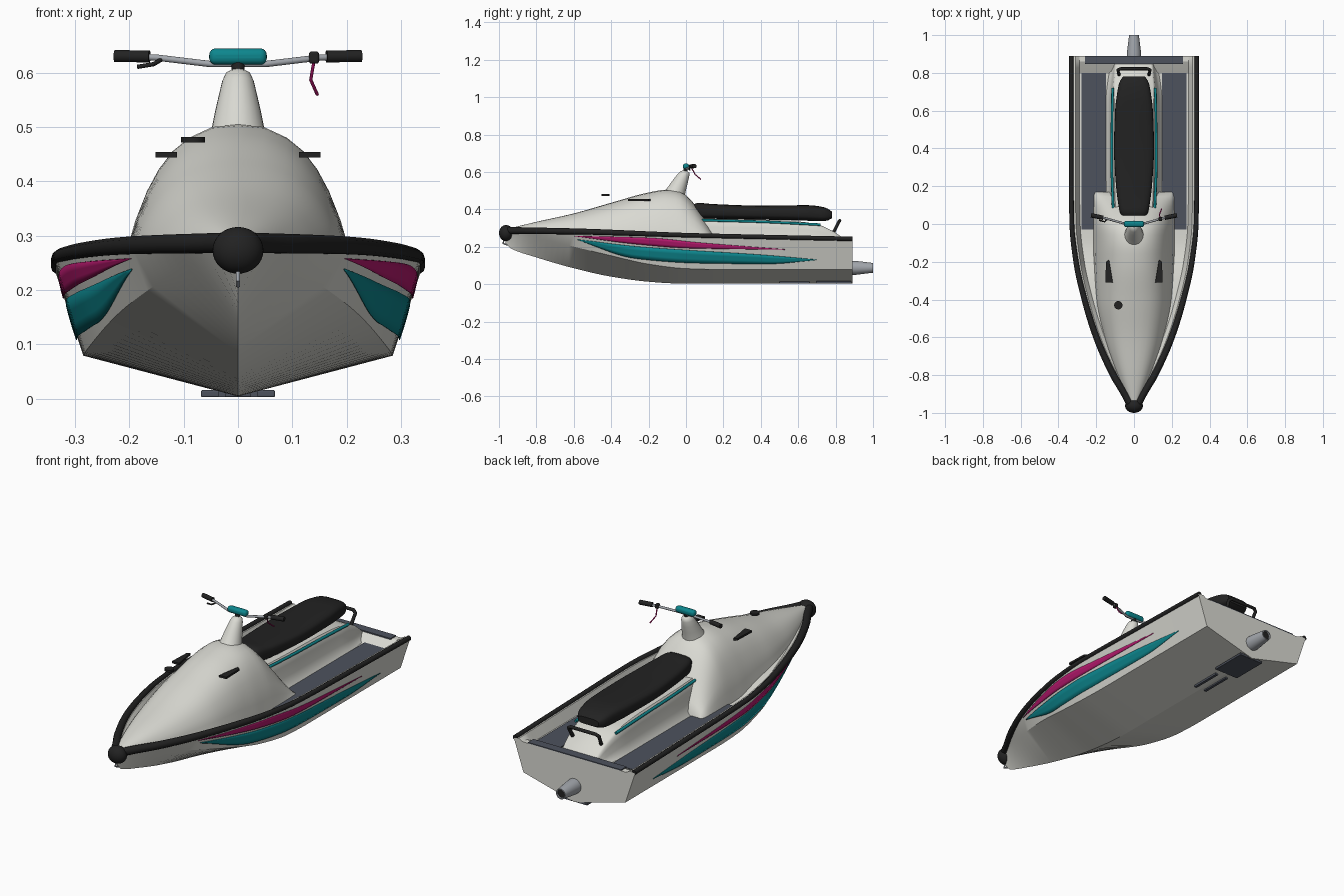
import bpy, bmesh, math
from mathutils import Vector

if "Cube" in bpy.data.objects:
    bpy.data.objects.remove(bpy.data.objects["Cube"])


def material(name, rgb):
    m = bpy.data.materials.new(name)
    m.diffuse_color = (*rgb, 1)
    m.use_nodes = True
    m.node_tree.nodes["Principled BSDF"].inputs["Base Color"].default_value = m.diffuse_color
    return m


WHITE = material("warm_white", (0.70, 0.70, 0.65))
BLACK = material("black_rubber", (0.016, 0.016, 0.016))
TEAL = material("teal", (0.004, 0.24, 0.27))
PINK = material("magenta", (0.48, 0.01, 0.16))
MAT = material("slate_mat", (0.075, 0.085, 0.11))
METAL = material("grey_metal", (0.36, 0.38, 0.41))


def sample(table, y):
    """Smooth interpolation through (y, value) pairs."""
    n = len(table)
    if y <= table[0][0]:
        return table[0][1]
    if y >= table[-1][0]:
        return table[-1][1]
    sec = [(table[i + 1][1] - table[i][1]) / (table[i + 1][0] - table[i][0]) for i in range(n - 1)]

    def slope(i):
        if i == 0 or i == n - 1:
            return sec[0] if i == 0 else sec[-1]
        a, b = sec[i - 1], sec[i]
        return 0 if a * b <= 0 else 2 * a * b / (a + b)
    i = max(j for j in range(n - 1) if table[j][0] <= y)
    h = table[i + 1][0] - table[i][0]
    t = (y - table[i][0]) / h
    return ((2 * t**3 - 3 * t**2 + 1) * table[i][1] + (t**3 - 2 * t**2 + t) * h * slope(i)
            + (3 * t**2 - 2 * t**3) * table[i + 1][1] + (t**3 - t**2) * h * slope(i + 1))


def finish(ob, mat, angle=35):
    ob.data.materials.clear()
    ob.data.materials.append(mat)
    bpy.ops.object.select_all(action='DESELECT')
    ob.select_set(True)
    bpy.context.view_layer.objects.active = ob
    bpy.ops.object.shade_smooth_by_angle(angle=math.radians(angle))
    return ob


def loft(name, rings, mat, closed=True, angle=35):
    bm = bmesh.new()
    vs = [[bm.verts.new(p) for p in r] for r in rings]
    n = len(rings[0])
    for a, b in zip(vs, vs[1:]):
        for i in range(n if closed else n - 1):
            j = (i + 1) % n
            bm.faces.new((a[i], a[j], b[j], b[i]))
    if closed:
        bm.faces.new(vs[0])
        bm.faces.new(vs[-1])
    bmesh.ops.recalc_face_normals(bm, faces=bm.faces)
    me = bpy.data.meshes.new(name)
    bm.to_mesh(me)
    bm.free()
    ob = bpy.data.objects.new(name, me)
    bpy.context.collection.objects.link(ob)
    return finish(ob, mat, angle)


def mirrored(half):
    """Full ring from half points that start and end on the centre line."""
    return half + [(-x, y, z) for x, y, z in half[-2:0:-1]]


def tube(name, pts, r, mat, radii=None):
    cu = bpy.data.curves.new(name, 'CURVE')
    cu.dimensions = '3D'
    cu.bevel_depth, cu.bevel_resolution, cu.use_fill_caps = r, 3, True
    sp = cu.splines.new('POLY')
    sp.points.add(len(pts) - 1)
    for i, p in enumerate(pts):
        sp.points[i].co = (*p, 1)
        sp.points[i].radius = radii[i] if radii else 1
    ob = bpy.data.objects.new(name, cu)
    bpy.context.collection.objects.link(ob)
    bpy.ops.object.select_all(action='DESELECT')
    ob.select_set(True)
    bpy.context.view_layer.objects.active = ob
    bpy.ops.object.convert(target='MESH')
    return finish(bpy.context.object, mat, 50)


def box(name, loc, size, mat, bevel=0, rot=(0, 0, 0)):
    bpy.ops.mesh.primitive_cube_add(size=1, location=loc, rotation=rot)
    ob = bpy.context.object
    ob.name = name
    ob.scale = size
    bpy.ops.object.transform_apply(location=False, rotation=False)
    if bevel:
        b = ob.modifiers.new("round", 'BEVEL')
        b.width, b.segments = bevel, 4
    return finish(ob, mat)


def span(a, b, n):
    return [a + (b - a) * i / n for i in range(n + 1)]


# Hull lines along the length
WIDTH = [(-.965, .022), (-.9, .055), (-.8, .115), (-.6, .205), (-.4, .268), (-.2, .313), (0, .335), (.2, .338), (.89, .338)]
RAIL = [(-.965, .283), (-.6, .278), (0, .258), (.89, .238)]
CHINE_X = [(-.965, .010), (-.8, .085), (-.6, .165), (-.4, .225), (-.2, .265), (0, .283), (.2, .285), (.89, .285)]
CHINE_Z = [(-.965, .268), (-.8, .247), (-.6, .200), (-.4, .152), (-.2, .107), (0, .083), (.15, .079), (.89, .079)]
KEEL = [(-.965, .215), (-.94, .192), (-.8, .143), (-.6, .085), (-.4, .040), (-.2, .013), (-.05, .004), (.89, .004)]
FLOOR = [(-.965, .280), (-.6, .268), (-.3, .240), (-.08, .200), (.80, .200), (.855, .232), (.89, .232)]

rings = []
for y in span(-.965, .89, 60):
    w, g, f = sample(WIDTH, y), sample(RAIL, y), sample(FLOOR, y)
    rings.append(mirrored([(0, y, sample(KEEL, y)), (sample(CHINE_X, y), y, sample(CHINE_Z, y)), (w, y, g),
                           (max(w - .028, w * .6), y, g + .006), (max(w - .05, w * .4), y, f), (0, y, f)]))
loft("hull", rings, WHITE, angle=25)

# Rubber rail round the gunwale and the nose bumper
edge = [(sample(WIDTH, y) - .006, y, sample(RAIL, y) + .004) for y in span(.89, -.965, 50)]
path = edge + [(-x, y, z) for x, y, z in reversed(edge)]
tube("rub_rail", path, .0125, BLACK, [1 + .6 * max(0, -p[1]) for p in path])
bpy.ops.mesh.primitive_uv_sphere_add(segments=32, ring_count=16, location=(0, -.962, .273))
ball = bpy.context.object
ball.name = "nose_bumper"
ball.scale = (.047, .038, .043)
finish(ball, BLACK, 60)
tube("bow_eye", [(0, -.95, .235), (0, -.975, .232), (0, -.978, .218), (0, -.955, .208)], .004, METAL)

# Hood
CREST = [(-.945, .298), (-.8, .333), (-.6, .378), (-.4, .435), (-.2, .490), (-.1, .505), (-.03, .495), (.03, .445), (.1, .35), (.15, .265), (.17, .225)]
BELL = [(1.05, -.12), (1, 0), (.96, .22), (.88, .42), (.78, .60), (.68, .73), (.56, .84), (.42, .92), (.22, .985), (0, 1)]
rings = []
for y in span(-.945, .17, 44):
    b = min(.215, sample(WIDTH, y) * .85)
    if y < -.15:
        b = min(b, sample([(-.945, .025), (-.8, .088), (-.6, .155), (-.4, .198), (-.15, .215)], y))
    f, t = sample(FLOOR, y) - .004, sample(CREST, y)
    rings.append(mirrored([(0, y, f - .02)] + [(b * u, y, f + (t - f) * v) for u, v in BELL]))
loft("hood", rings, WHITE, angle=50)

# Seat pedestal with a sloping tail
rings = []
for y in span(.02, .85, 30):
    t = sample([(.02, .352), (.5, .342), (.68, .325), (.8, .275), (.85, .234)], y)
    k = sample([(.02, .92), (.3, 1), (.65, 1), (.85, .85)], y)
    rings.append(mirrored([(0, y, .19)] + [(x * k, y, .198 + (t - .198) * v) for x, v in
                 ((.15, 0), (.135, .12), (.125, .35), (.119, .7), (.114, .92), (.104, 1))] + [(0, y, t)]))
loft("seat_pedestal", rings, WHITE, angle=45)

# Cushioned seat
rings = []
for y in span(.03, .78, 40):
    e = sample([(.03, .45), (.045, .8), (.08, 1), (.73, 1), (.765, .8), (.78, .5)], y)
    w = sample([(.03, .072), (.2, .095), (.4, .106), (.6, .1), (.78, .075)], y) * (.55 + .45 * e)
    t = sample([(.03, .44), (.15, .428), (.4, .42), (.65, .422), (.78, .405)], y)
    lo = sample([(.03, .352), (.5, .343), (.78, .335)], y)
    m, h = (t + lo) / 2, (t - lo) / 2 * e
    rings.append([(w * math.copysign(abs(math.cos(a))**.55, math.cos(a)), y,
                   m + h * math.copysign(abs(math.sin(a))**.6, math.sin(a)))
                  for a in [math.tau * i / 28 for i in range(28)]])
loft("seat", rings, BLACK, angle=50)

# Paired parts: mats, seat stripes, side decals, hood vents, grips
PINK_TOP = [(-.6, .258), (-.19, .247), (.07, .222), (.53, .186)]
PINK_LOW = [(-.6, .257), (-.25, .212), (.02, .192), (.53, .184)]
TEAL_TOP = [(-.58, .239), (-.27, .202), (.02, .181), (.4, .157), (.7, .131)]
TEAL_LOW = [(-.58, .237), (-.27, .137), (.07, .112), (.44, .108), (.7, .129)]


def decal(name, top, low, s, mat):
    rows = []
    for y in span(top[0][0], top[-1][0], 40):
        cx, cz, w, g = (sample(t, y) for t in (CHINE_X, CHINE_Z, WIDTH, RAIL))
        row = []
        for z in span(max(sample(low, y), cz + .002), sample(top, y), 3):
            x = cx + (w - cx) * (z - cz) / (g - cz)
            row.append((s * (x + .003), y - .001, z))
        rows.append(row)
    ob = loft(name, rows, mat, closed=False)
    sol = ob.modifiers.new("thickness", 'SOLIDIFY')
    sol.thickness, sol.offset = .002, 0


for s, side in ((1, "right"), (-1, "left")):
    box(f"foot_mat_{side}", (s * .212, .385, .202), (.13, .83, .006), MAT)
    decal(f"upper_stripe_{side}", PINK_TOP, PINK_LOW, s, PINK)
    decal(f"lower_stripe_{side}", TEAL_TOP, TEAL_LOW, s, TEAL)
    tube(f"seat_stripe_{side}", [(s * sample([(.05, .109), (.35, .118), (.72, .113)], y), y,
         sample([(.05, .343), (.4, .334), (.72, .318)], y)) for y in span(.05, .72, 16)], .007, TEAL)
    loft(f"hood_vent_{side}", [[(s * x, y, z) for x, y in
         ((.112, -.31), (.152, -.31), (.148, -.2), (.132, -.19))] for z in (.444, .454)], BLACK)
    tube(f"grip_{side}", [(s * .163, .033, .630), (s * .227, .046, .631)], .0115, BLACK)
    box(f"intake_bar_{side}", (s * .03, .58, .008), (.014, .16, .01), MAT)
box("stern_mat", (0, .868, .234), (.52, .044, .006), MAT)
bpy.ops.mesh.primitive_cylinder_add(vertices=24, radius=.022, depth=.01, location=(-.083, -.43, .477))
bpy.context.object.name = "filler_cap"
finish(bpy.context.object, BLACK)

# Steering column, bars and controls
rings = []
for i, (r, z) in enumerate(((.058, .47), (.048, .5), (.042, .53), (.035, .56), (.029, .585), (.022, .6), (.010, .606))):
    yc = -.068 + (z - .47) * .48
    rings.append([(r * math.cos(a), yc + r * 1.05 * math.sin(a), z - .2 * r * math.sin(a))
                  for a in [math.tau * j / 24 for j in range(24)]])
loft("steering_column", rings, WHITE, angle=60)
tube("steering_neck", [(0, -.006, .59), (0, 0, .625)], .012, BLACK)
box("bar_pad", (0, 0, .63), (.106, .032, .03), TEAL, .012)
tube("handlebar", [(-.2, .041, .630), (-.15, .03, .628), (-.05, .002, .616), (.05, .002, .616), (.15, .03, .628), (.2, .041, .630)], .006, METAL)
tube("brake_lever", [(-.142, .025, .624), (-.155, .012, .616), (-.185, .02, .611)], .004, BLACK)
box("stop_switch", (.14, .027, .628), (.018, .022, .022), BLACK, .004)
tube("tether_cord", [(.14, .03, .622), (.134, .048, .587), (.146, .08, .560)], .003, PINK)

# Rear grab handle
tube("grab_handle", [(-.078, .785, .27), (-.085, .815, .33), (-.07, .822, .34), (.07, .822, .34), (.085, .815, .33), (.078, .785, .27)], .0085, BLACK)

# Jet nozzle and ride plate
rings = [[(r * math.cos(a), y, .087 + r * math.sin(a)) for a in [math.tau * j / 28 for j in range(28)]]
         for r, y in ((.037, .88), (.037, .91), (.026, 1.0), (.021, 1.0), (.019, .95))]
loft("jet_nozzle", rings, METAL)
tube("nozzle_bore", [(0, .95, .087), (0, .992, .087)], .021, BLACK)
box("ride_plate", (0, .79, .009), (.136, .19, .013), MAT, .003)
